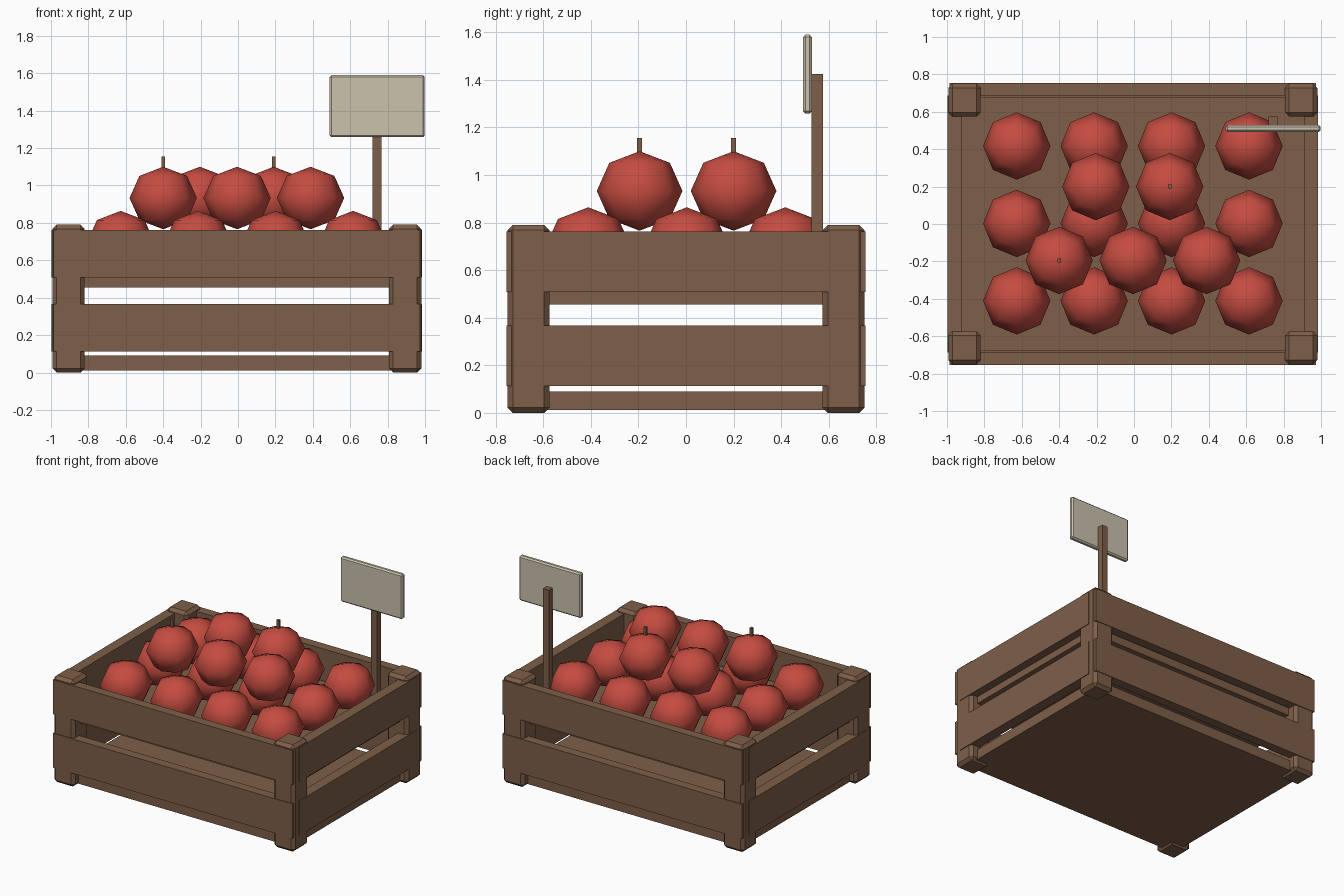
import bpy, bmesh
from mathutils import Matrix, Vector

if "Cube" in bpy.data.objects:
    bpy.data.objects.remove(bpy.data.objects["Cube"])


def material(name, rgb):
    m = bpy.data.materials.new(name)
    m.diffuse_color = (*rgb, 1)
    m.use_nodes = True
    m.node_tree.nodes["Principled BSDF"].inputs["Base Color"].default_value = m.diffuse_color
    return m


WOOD = material("brown wood", (0.21, 0.113, 0.065))
RED = material("apple red", (0.56, 0.072, 0.052))
CREAM = material("cream board", (0.60, 0.54, 0.42))


def finish(bm, name, mat, smooth=False):
    me = bpy.data.meshes.new(name)
    for f in bm.faces:
        f.smooth = smooth
    bm.to_mesh(me)
    bm.free()
    me.materials.append(mat)
    ob = bpy.data.objects.new(name, me)
    bpy.context.collection.objects.link(ob)
    return ob


def box(name, lo, hi, mat=WOOD, bevel=0):
    lo, hi = Vector(lo), Vector(hi)
    bm = bmesh.new()
    bmesh.ops.create_cube(bm, size=1, matrix=Matrix.Translation((lo + hi) / 2)
                          @ Matrix.Diagonal((*(hi - lo), 1)))
    if bevel:
        bmesh.ops.bevel(bm, geom=bm.edges[:], offset=bevel, segments=1,
                        affect='EDGES', profile=0.5)
    return finish(bm, name, mat)


CX = -0.006  # the crate sits slightly left because the sign overhangs

# Corner posts
for sx in (-1, 1):
    for sy in (-1, 1):
        x, y = CX + sx * 0.9, sy * 0.662
        box("corner_post", (x - 0.086, y - 0.088, 0), (x + 0.086, y + 0.088, 0.79), bevel=0.022)

# Slats: two rows on every side
for row, (z0, z1) in {"lower": (0.112, 0.367), "upper": (0.508, 0.762)}.items():
    for side, s in (("front", -1), ("back", 1)):
        y0, y1 = sorted((s * 0.685, s * 0.755))
        box(f"{side}_{row}_slat", (CX - 0.98, y0, z0), (CX + 0.98, y1, z1))
    for side, s in (("left", -1), ("right", 1)):
        x0, x1 = sorted((CX + s * 0.914, CX + s * 0.991))
        box(f"{side}_{row}_slat", (x0, -0.688, z0), (x1, 0.688, z1))

# Base panel and the raised shelf that carries the apples
box("base_panel", (CX - 0.93, -0.69, 0.012), (CX + 0.93, 0.69, 0.09))
box("apple_shelf", (CX - 0.93, -0.675, 0.455), (CX + 0.93, 0.675, 0.53))


# Apples: low-sided, smooth shaded
def apple(x, y, z):
    bm = bmesh.new()
    bmesh.ops.create_uvsphere(bm, u_segments=8, v_segments=4, radius=1,
                              matrix=Matrix.Translation((x, y, z))
                              @ Matrix.Diagonal((0.18, 0.18, 0.167, 1)))
    finish(bm, "apple", RED, smooth=True)


for i in range(4):
    for j in range(3):
        apple(-0.627 + 0.414 * i, -0.411 + 0.414 * j, 0.697)
for x, y in ((-0.4, -0.195), (-0.005, -0.195), (0.388, -0.195), (-0.204, 0.2), (0.191, 0.2)):
    apple(x, y, 0.933)

# Stems on two of the top apples
for x, y in ((-0.4, -0.195), (0.191, 0.2)):
    box("apple_stem", (x - 0.01, y - 0.01, 1.06), (x + 0.01, y + 0.01, 1.155))

# Price sign on a pole
box("sign_pole", (0.72, 0.527, 0.52), (0.767, 0.575, 1.425))
box("sign_board", (0.49, 0.492, 1.258), (0.998, 0.529, 1.59), CREAM, bevel=0.01)
